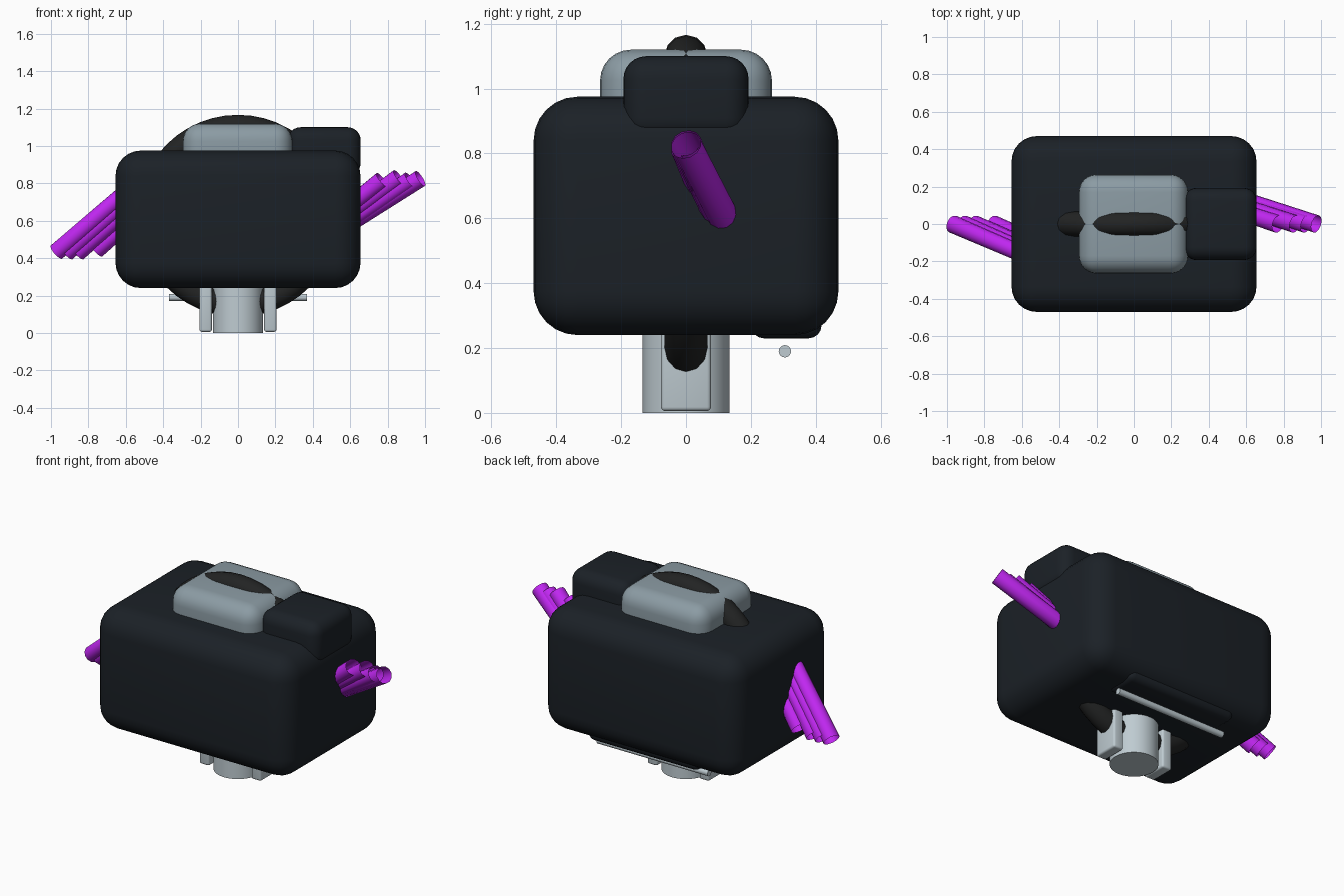
import bpy
from math import radians

if "Cube" in bpy.data.objects:
    bpy.data.objects.remove(bpy.data.objects["Cube"])


def material(name, rgb):
    m = bpy.data.materials.new(name)
    m.diffuse_color = (*rgb, 1)
    m.use_nodes = True
    m.node_tree.nodes["Principled BSDF"].inputs["Base Color"].default_value = m.diffuse_color
    return m


dark = material("dark_shell", (0.011, 0.015, 0.020))
black = material("black_rubber", (0.016, 0.017, 0.017))
steel = material("steel", (0.26, 0.33, 0.37))
light = material("light_metal", (0.52, 0.60, 0.64))
purple = material("purple", (0.53, 0.02, 0.88))


def finish(name, mat):
    ob = bpy.context.object
    ob.name = name
    ob.data.materials.append(mat)
    bpy.ops.object.shade_smooth_by_angle(angle=radians(35))
    return ob


def rounded_box(name, lo, hi, bevel, mat, segments=6):
    centre = [(a + b) / 2 for a, b in zip(lo, hi)]
    bpy.ops.mesh.primitive_cube_add(size=1, location=centre)
    ob = bpy.context.object
    ob.scale = [b - a for a, b in zip(lo, hi)]
    bpy.ops.object.transform_apply(location=False, rotation=False, scale=True)
    mod = ob.modifiers.new("bevel", 'BEVEL')
    mod.width = bevel
    mod.segments = segments
    bpy.ops.object.modifier_apply(modifier=mod.name)
    return finish(name, mat)


# Main housing and the blocks on its top
rounded_box("main_body", (-0.655, -0.47, 0.24), (0.655, 0.47, 0.975), 0.135, dark)
rounded_box("top_block", (-0.295, -0.265, 0.80), (0.29, 0.265, 1.12), 0.095, steel)
rounded_box("side_block", (0.265, -0.193, 0.84), (0.656, 0.193, 1.10), 0.07, dark)

# Upright ring running through the housing
bpy.ops.mesh.primitive_torus_add(major_radius=0.474, minor_radius=0.066,
                                 major_segments=48, minor_segments=12,
                                 location=(0, 0, 0.626), rotation=(radians(90), 0, 0))
finish("ring", black)

# Post and side brackets underneath
bpy.ops.mesh.primitive_cylinder_add(vertices=32, radius=0.134, depth=0.4, location=(0, 0, 0.2))
finish("lower_post", light)
for side, x in (("left", -0.173), ("right", 0.173)):
    rounded_box(side + "_bracket", (x - 0.033, -0.077, 0.006), (x + 0.033, 0.077, 0.4),
                0.012, light, 3)

# Shallow strip and rod under the rear
rounded_box("under_strip", (-0.37, 0.20, 0.23), (0.37, 0.418, 0.34), 0.04, dark, 4)
bpy.ops.mesh.primitive_cylinder_add(vertices=16, radius=0.019, depth=0.74,
                                    location=(0, 0.305, 0.19), rotation=(0, radians(90), 0))
finish("under_rod", light)

# Bundle of open-ended cables passing through the housing:
# left tip x, z / right tip x, z, right slope
cables = [(-0.970, 0.433, 0.975, 0.826, 0.64),
          (-0.915, 0.430, 0.920, 0.818, 0.68),
          (-0.856, 0.430, 0.860, 0.832, 0.73),
          (-0.755, 0.445, 0.770, 0.818, 0.80)]
for i, (lx, lz, rx, rz, slope) in enumerate(cables):
    curve = bpy.data.curves.new("cable", 'CURVE')
    curve.dimensions = '3D'
    curve.bevel_depth = 0.048
    curve.bevel_resolution = 4
    spline = curve.splines.new('POLY')
    reach = 0.5
    points = [(lx, 0, lz),
              (lx + reach, -0.43 * reach, lz + 0.87 * reach),
              (rx - reach, 0.33 * reach, rz - slope * reach),
              (rx, 0, rz)]
    spline.points.add(len(points) - 1)
    for p, co in zip(spline.points, points):
        p.co = (*co, 1)
    ob = bpy.data.objects.new(f"cable_{i + 1}", curve)
    bpy.context.collection.objects.link(ob)
    curve.materials.append(purple)
